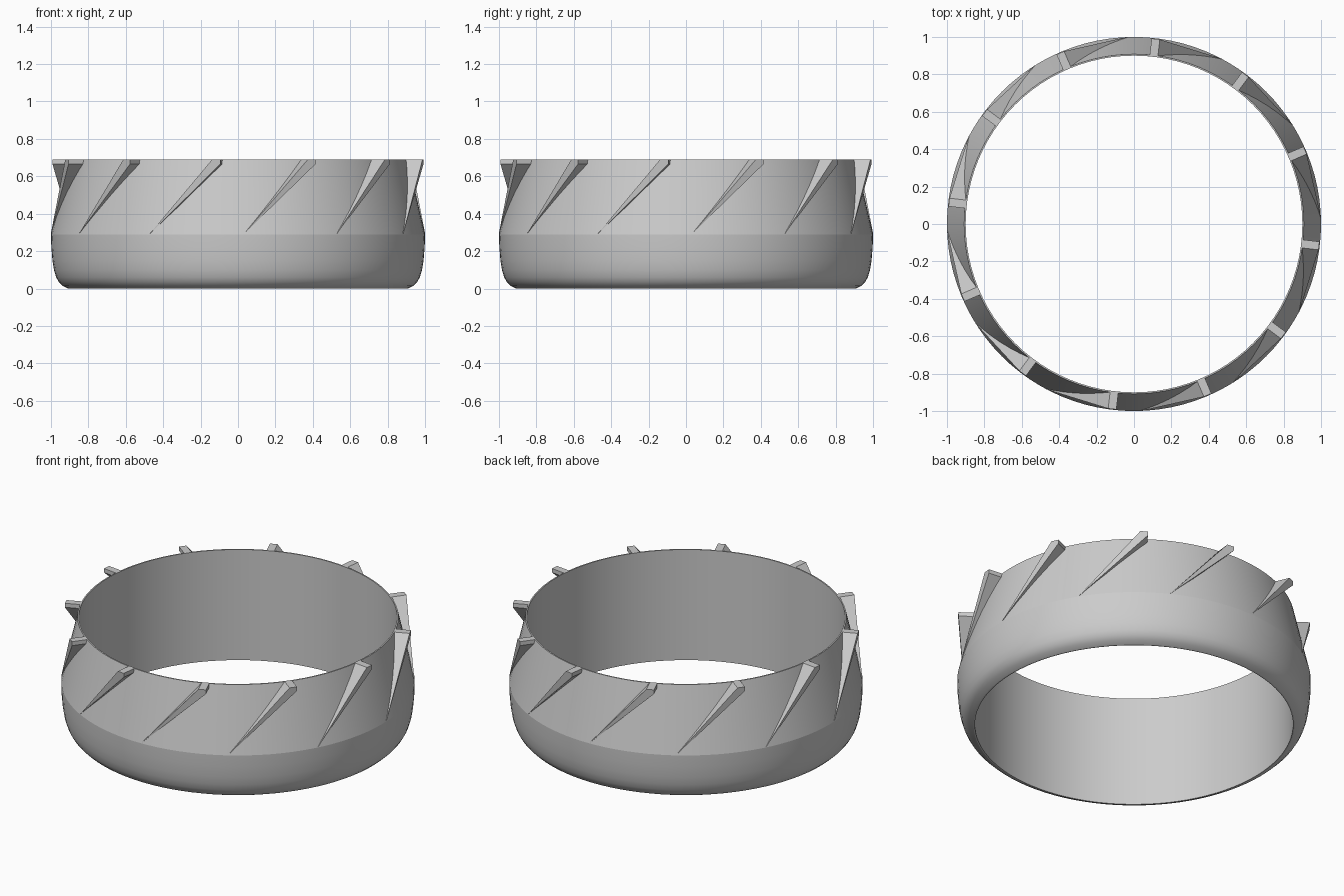
import bpy, bmesh
from math import sin, cos, pi, radians
from mathutils import Vector

cube = bpy.data.objects.get("Cube")
if cube:
    bpy.data.objects.remove(cube, do_unlink=True)

grey = bpy.data.materials.new("plain_grey")
grey.use_nodes = True
colour = (0.6, 0.6, 0.6, 1)
grey.diffuse_color = colour
grey.node_tree.nodes["Principled BSDF"].inputs["Base Color"].default_value = colour

SEGMENTS = 96
HEIGHT = 0.69
SHOULDER = 0.29
FINS = 12


def make_object(name, bm):
    bmesh.ops.recalc_face_normals(bm, faces=bm.faces)
    mesh = bpy.data.meshes.new(name)
    bm.to_mesh(mesh)
    bm.free()
    mesh.materials.append(grey)
    obj = bpy.data.objects.new(name, mesh)
    bpy.context.collection.objects.link(obj)
    return obj


def polar(angle, radius, z, side=0.0):
    """Point at a radius and height, shifted sideways along the tangent."""
    c, s = cos(angle), sin(angle)
    return Vector((radius * c - side * s, radius * s + side * c, z))


# Ring: rounded lower edge, straight shoulder, tapered upper wall, plain bore
profile = [(0.9, 0), (0.908, 0), (0.937, 0.014), (0.958, 0.035), (0.972, 0.06),
           (0.984, 0.1), (0.992, 0.15), (0.998, 0.22), (1, SHOULDER),
           (0.908, HEIGHT), (0.9, HEIGHT)]
bm = bmesh.new()
loops = [[bm.verts.new(polar(2 * pi * i / SEGMENTS, r, z)) for r, z in profile]
         for i in range(SEGMENTS)]
for i, a in enumerate(loops):
    b = loops[(i + 1) % SEGMENTS]
    for j in range(len(profile)):
        k = (j + 1) % len(profile)
        bm.faces.new((a[j], b[j], b[k], a[k]))
for edge in bm.edges:
    if all(abs(v.co.z - SHOULDER) < 0.001 for v in edge.verts):
        edge.smooth = False
ring = make_object("ring", bm)
bpy.context.view_layer.objects.active = ring
ring.select_set(True)
bpy.ops.object.shade_smooth_by_angle(angle=radians(25))
ring.select_set(False)

# Fins: slanted wedges narrowing from the top rim to a point at the shoulder
bm = bmesh.new()
for n in range(FINS):
    top = radians(-6.7 + n * 360 / FINS)
    foot = top - radians(21.3)
    section = [(-0.022, HEIGHT), (0.022, HEIGHT), (0.022, HEIGHT - 0.025)]
    outer = [bm.verts.new(polar(top, 0.996, z, s)) for s, z in section]
    inner = [bm.verts.new(polar(top, 0.904, z, s)) for s, z in section]
    tip_out = bm.verts.new(polar(foot, 1.001, SHOULDER + 0.005))
    tip_in = bm.verts.new(polar(foot, 0.98, SHOULDER + 0.005))
    rim_out, rim_in = outer + [tip_out], inner + [tip_in]
    bm.faces.new(rim_out)
    bm.faces.new(rim_in[::-1])
    for j in range(4):
        k = (j + 1) % 4
        bm.faces.new((rim_out[j], rim_in[j], rim_in[k], rim_out[k]))
make_object("slanted_fins", bm)
